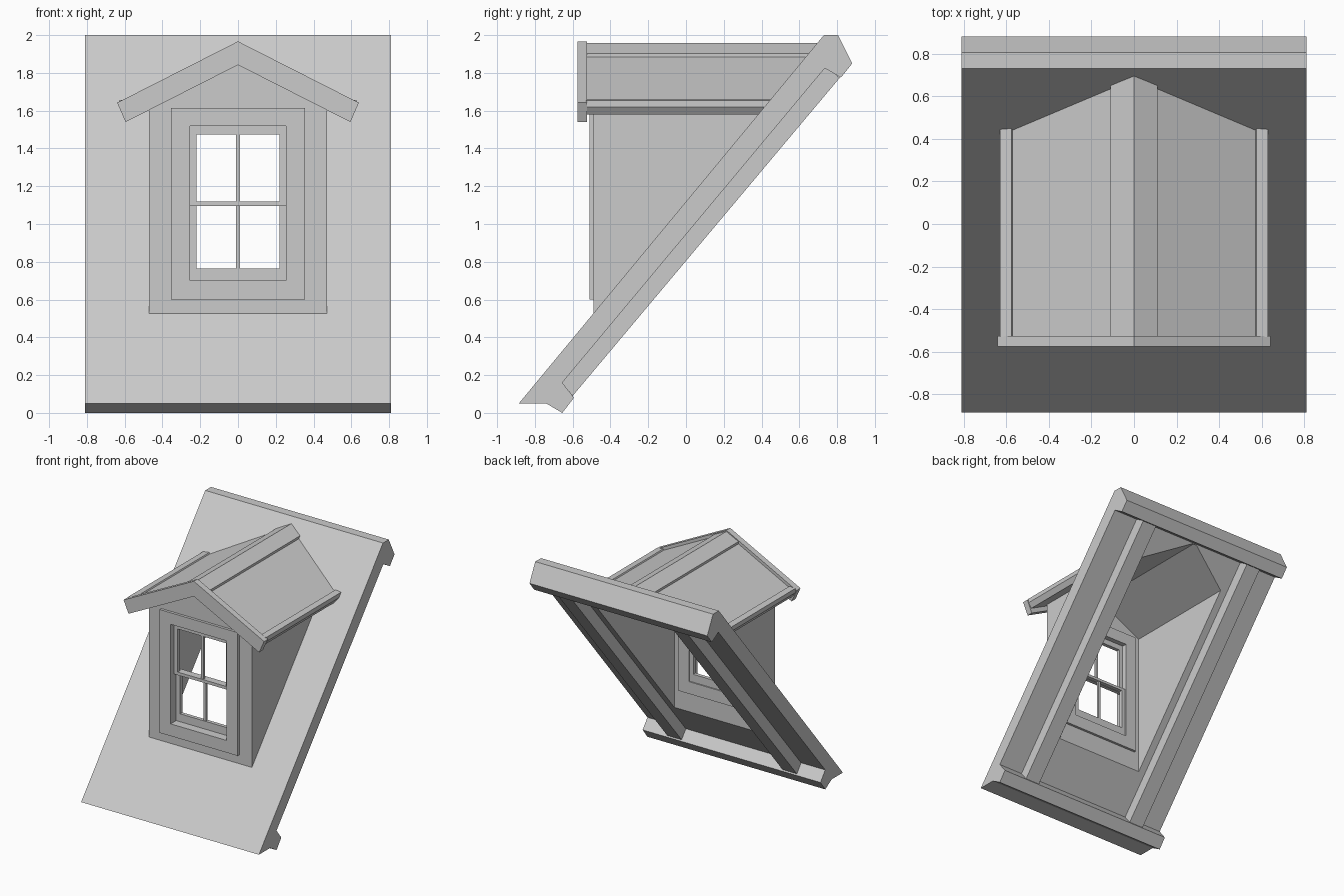
import bpy, bmesh
from mathutils import Vector

if "Cube" in bpy.data.objects:
    bpy.data.objects.remove(bpy.data.objects["Cube"])

ROOF_POINT = Vector((0, -0.885, 0.05))        # a point on the main roof's top face
ROOF_NORMAL = Vector((0, -1.95, 1.615)).normalized()


def prism(name, profile, axis, a, b, clip=False):
    """Extrude a 2D profile: axis 'x' takes (y, z) points, axis 'y' takes (x, z)."""
    place = (lambda p, d: (d, p[0], p[1])) if axis == 'x' else (lambda p, d: (p[0], d, p[1]))
    bm = bmesh.new()
    ends = [[bm.verts.new(place(p, d)) for p in profile] for d in (a, b)]
    bm.faces.new(ends[0])
    bm.faces.new(ends[1][::-1])
    n = len(profile)
    for i in range(n):
        j = (i + 1) % n
        bm.faces.new((ends[0][i], ends[0][j], ends[1][j], ends[1][i]))
    if clip:  # keep only what stands above the main roof
        bmesh.ops.bisect_plane(bm, geom=bm.verts[:] + bm.edges[:] + bm.faces[:],
                               plane_co=ROOF_POINT - ROOF_NORMAL * 0.003,
                               plane_no=ROOF_NORMAL, clear_inner=True)
        bmesh.ops.holes_fill(bm, edges=[e for e in bm.edges if e.is_boundary], sides=0)
    bmesh.ops.recalc_face_normals(bm, faces=bm.faces[:])
    mesh = bpy.data.meshes.new(name)
    bm.to_mesh(mesh)
    bm.free()
    ob = bpy.data.objects.new(name, mesh)
    bpy.context.collection.objects.link(ob)
    return ob


def mirrored(half):
    """Complete a right-half profile whose x = 0 points are shared."""
    return half + [(-x, z) for x, z in reversed(half) if x > 0]


def box(name, x0, x1, z0, z1, y0, y1):
    return prism(name, [(x0, z0), (x1, z0), (x1, z1), (x0, z1)], 'y', y0, y1)


def cut(ob, cutter):
    mod = ob.modifiers.new("cut", 'BOOLEAN')
    mod.operation, mod.solver, mod.object = 'DIFFERENCE', 'EXACT', cutter
    bpy.context.view_layer.objects.active = ob
    bpy.ops.object.modifier_apply(modifier=mod.name)


def rect_frame(name, w, z0, z1, inner_w, i0, i1, y0, y1):
    """Rectangular frame with one opening."""
    ob = box(name, -w, w, z0, z1, y0, y1)
    hole = box("hole", -inner_w, inner_w, i0, i1, y0 - 0.1, y1 + 0.1)
    cut(ob, hole)
    bpy.data.objects.remove(hole)
    return ob


# Main sloping roof with its lower and upper edge beams
main_roof = prism("main_roof", [
    (-0.885, 0.05), (-0.74, 0.05), (-0.655, 0.0), (-0.593, 0.08), (-0.655, 0.16),
    (0.735, 1.825), (0.82, 1.775), (0.88, 1.85), (0.805, 2.0), (0.73, 2.0)], 'x', -0.81, 0.81)

# Rafters under the roof
for side, label in ((1, "right"), (-1, "left")):
    prism("rafter_" + label, [(-0.66, 0.165), (0.735, 1.83), (0.815, 1.775), (-0.6, 0.09)],
          'x', side * 0.46, side * 0.59)

# Dormer walls, clipped on the roof slope
walls = prism("dormer_walls", mirrored([(0, 1.885), (0.47, 1.646), (0.47, 0.3)]),
              'y', -0.49, 0.9, clip=True)

# Hollow interior running through both the walls and the roof
interior = prism("interior_cutter", mirrored([(0, 1.83), (0.40, 1.627), (0.40, 0.25)]),
                 'y', -0.42, 0.73)
window_hole = box("window_cutter", -0.31, 0.31, 0.65, 1.57, -0.7, -0.3)
cut(main_roof, interior)
cut(walls, interior)
cut(walls, window_hole)
for ob in (interior, window_hole):
    bpy.data.objects.remove(ob)

# Gable roof with raised eave lips
prism("dormer_roof", [(0, 1.94), (0.57, 1.65), (0.575, 1.66), (0.628, 1.655), (0.628, 1.62),
                      (0.60, 1.58), (0, 1.885), (-0.60, 1.58), (-0.628, 1.62),
                      (-0.628, 1.655), (-0.575, 1.66), (-0.57, 1.65)],
      'y', -0.53, 0.9, clip=True)

# Ridge cap
prism("ridge_cap", [(0, 1.957), (0.11, 1.903), (0.11, 1.88), (0, 1.93),
                    (-0.11, 1.88), (-0.11, 1.903)], 'y', -0.53, 0.9, clip=True)

# Barge board on the gable front
prism("barge_board", [(0, 1.967), (0.64, 1.642), (0.595, 1.54), (0, 1.842),
                      (-0.595, 1.54), (-0.64, 1.642)], 'y', -0.575, -0.525)

# Window surround
rect_frame("window_frame", 0.355, 0.60, 1.615, 0.255, 0.70, 1.52, -0.512, -0.40)

# Two sashes, the upper one in front of the lower one, each with a central glazing bar
for label, z0, z1, i0, i1, y in (("upper", 1.095, 1.525, 1.12, 1.475, -0.47),
                                 ("lower", 0.695, 1.12, 0.765, 1.098, -0.44)):
    rect_frame(label + "_sash", 0.258, z0, z1, 0.22, i0, i1, y, y + 0.03)
    box(label + "_glazing_bar", -0.011, 0.011, i0 - 0.01, i1 + 0.01, y + 0.005, y + 0.025)
